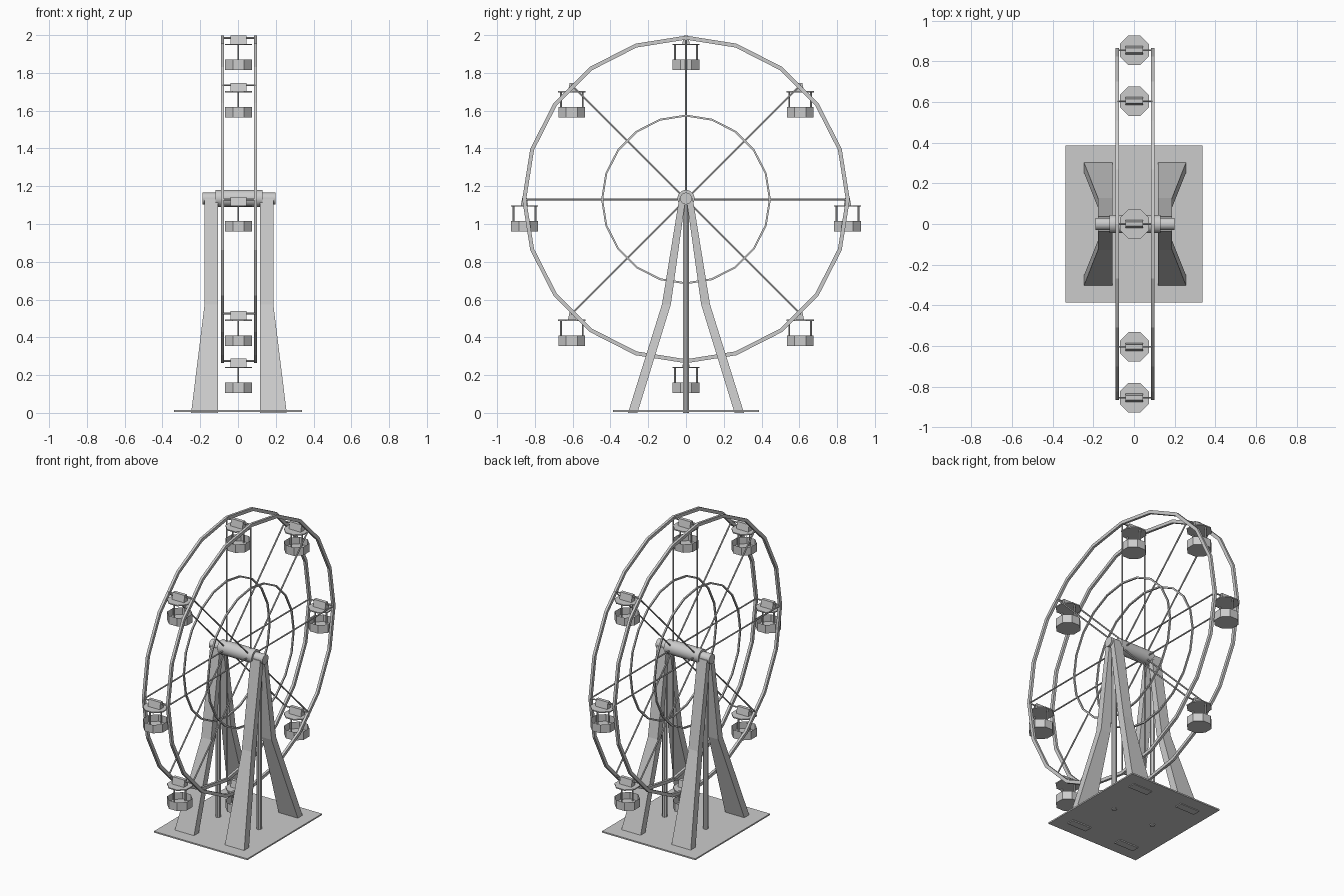
import bpy, bmesh, math
from mathutils import Vector

if "Cube" in bpy.data.objects:
    bpy.data.objects.remove(bpy.data.objects["Cube"])

CX, HUB_Z = 0.005, 1.13          # wheel centre
RIM_X = (CX - 0.087, CX + 0.087)  # the two wheel planes
CABIN_R = 0.855

grey = bpy.data.materials.new("light grey")
grey.diffuse_color = (0.6, 0.6, 0.6, 1)
grey.use_nodes = True
grey.node_tree.nodes["Principled BSDF"].inputs["Base Color"].default_value = grey.diffuse_color


def finish(name, bm, smooth=False):
    bmesh.ops.recalc_face_normals(bm, faces=bm.faces)
    me = bpy.data.meshes.new(name)
    bm.to_mesh(me)
    bm.free()
    ob = bpy.data.objects.new(name, me)
    bpy.context.collection.objects.link(ob)
    me.materials.append(grey)
    if smooth:
        bpy.ops.object.select_all(action='DESELECT')
        ob.select_set(True)
        bpy.context.view_layer.objects.active = ob
        bpy.ops.object.shade_smooth_by_angle(angle=math.radians(40))
    return ob


def loft(bm, loops, closed=False):
    """Skin a series of equal-sized point loops."""
    rings = [[bm.verts.new(p) for p in l] for l in loops]
    n = len(rings[0])
    pairs = list(zip(rings, rings[1:])) + ([(rings[-1], rings[0])] if closed else [])
    for a, b in pairs:
        for i in range(n):
            j = (i + 1) % n
            bm.faces.new((a[i], a[j], b[j], b[i]))
    if not closed:
        bm.faces.new(rings[0])
        bm.faces.new(rings[-1])


def rod(bm, a, b, r, sides=6):
    """Prism between two points."""
    a, b = Vector(a), Vector(b)
    q = (b - a).to_track_quat('Z', 'Y')
    off = [q @ Vector((r * math.cos(t), r * math.sin(t), 0))
           for t in (2 * math.pi * (i + 0.5) / sides for i in range(sides))]
    loft(bm, [[a + o for o in off], [b + o for o in off]])


def octagon(r, z, c):
    k = r / math.cos(math.pi / 8)
    return [(c[0] + k * math.cos((i + 0.5) * math.pi / 4),
             c[1] + k * math.sin((i + 0.5) * math.pi / 4), c[2] + z) for i in range(8)]


def box(bm, lo, hi):
    loft(bm, [[(lo[0], lo[1], z), (hi[0], lo[1], z), (hi[0], hi[1], z), (lo[0], hi[1], z)]
              for z in (lo[2], hi[2])])


def ring(name, x, r_in, r_out, half):
    bm = bmesh.new()
    loops = []
    for i in range(20):
        s, c = math.sin(i * math.pi / 10), math.cos(i * math.pi / 10)
        loops.append([(x + dx, r * s, HUB_Z + r * c) for dx, r in
                      ((-half, r_in), (half, r_in), (half, r_out), (-half, r_out))])
    loft(bm, loops, closed=True)
    finish(name, bm)


# base plate
bm = bmesh.new()
box(bm, (-0.338, -0.387, 0.006), (0.338, 0.387, 0.015))
finish("base_plate", bm)

# rims, inner rings and spokes
for x in RIM_X:
    ring("outer_rim", x, 0.846, 0.867, 0.008)
    ring("inner_ring", x, 0.439, 0.449, 0.005)
    bm = bmesh.new()
    for i in range(8):
        a = i * math.pi / 4
        rod(bm, (x, 0, HUB_Z),
            (x, CABIN_R * math.sin(a), HUB_Z + CABIN_R * math.cos(a)), 0.005)
    finish("spokes", bm)

# hub and axle
for name, half, r in (("hub", 0.125, 0.045), ("axle", 0.194, 0.031)):
    bm = bmesh.new()
    rod(bm, (CX - half, 0, HUB_Z + 0.005), (CX + half, 0, HUB_Z + 0.005), r, 24)
    finish(name, bm, smooth=True)

# bent, flared legs and centre posts
# section: height, inner y, outer y, outer x
SECTIONS = ((0, 0.257, 0.307, 0.253), (0.575, 0.080, 0.127, 0.182), (1.135, 0.002, 0.036, 0.182))
for sx in (-1, 1):
    for sy in (-1, 1):
        bm = bmesh.new()
        loft(bm, [[(CX + sx * 0.112, sy * yi, z), (CX + sx * xo, sy * yi, z),
                   (CX + sx * xo, sy * yo, z), (CX + sx * 0.112, sy * yo, z)]
                  for z, yi, yo, xo in SECTIONS])
        finish("leg", bm)
    bm = bmesh.new()
    rod(bm, (CX + sx * 0.148, 0, 0), (CX + sx * 0.148, 0, 1.12), 0.016, 8)
    finish("centre_post", bm)

# hanging cabins
for i in range(8):
    a = i * math.pi / 4
    c = (0.002, CABIN_R * math.sin(a), HUB_Z + CABIN_R * math.cos(a))

    # cross bar between rims
    bm = bmesh.new()
    rod(bm, (RIM_X[0], c[1], c[2]), (RIM_X[1], c[1], c[2]), 0.005)
    finish("cabin_bar", bm)

    # open octagonal basket
    bm = bmesh.new()
    loft(bm, [octagon(0.071, -0.115, c), octagon(0.071, -0.17, c)])
    top = max(bm.faces, key=lambda f: f.calc_center_median().z)
    bmesh.ops.inset_region(bm, faces=[top], thickness=0.008)
    bmesh.ops.translate(bm, verts=top.verts, vec=(0, 0, -0.045))
    finish("basket", bm)

    # roof disc
    bm = bmesh.new()
    loft(bm, [octagon(0.072, -0.038, c), octagon(0.072, -0.031, c)])
    finish("cabin_roof", bm)

    # bracket around the bar
    bm = bmesh.new()
    loft(bm, [[(c[0] + x, c[1] + y, c[2] + z) for y, z in
               ((-0.02, -0.032), (0.02, -0.032), (0.011, 0.013), (-0.011, 0.013))]
              for x in (-0.043, 0.043)])
    finish("cabin_bracket", bm)

    # two posts
    bm = bmesh.new()
    for y in (-0.058, 0.058):
        rod(bm, (c[0], c[1] + y, c[2] - 0.165), (c[0], c[1] + y, c[2] - 0.033), 0.005)
    finish("cabin_posts", bm)
